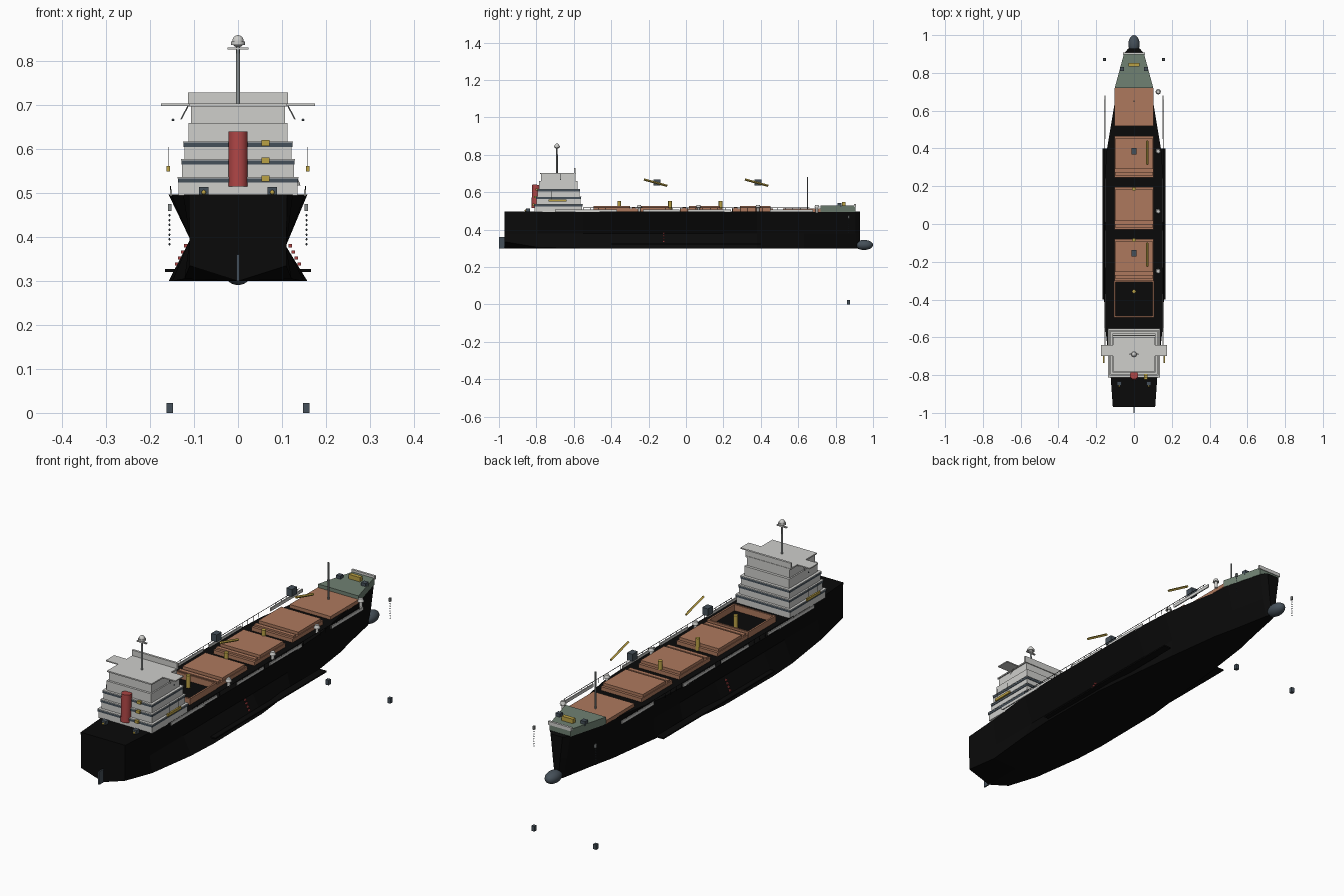
import bpy, bmesh, math
from mathutils import Vector

if "Cube" in bpy.data.objects:
    bpy.data.objects.remove(bpy.data.objects["Cube"])

# flat colours
def mat(name, r, g, b):
    m = bpy.data.materials.new(name)
    m.diffuse_color = (r, g, b, 1)
    m.use_nodes = True
    m.node_tree.nodes["Principled BSDF"].inputs["Base Color"].default_value = m.diffuse_color
    return m
BLACK = mat("hull_black", .003, .003, .003)
WHITE = mat("house_light_grey", .62, .62, .60)
SLATE = mat("slate", .06, .08, .10)
ORANGE = mat("hatch_orange", .42, .19, .11)
GREEN = mat("forecastle_green", .16, .22, .17)
YELLOW = mat("gear_yellow", .50, .36, .06)
RED = mat("funnel_red", .42, .06, .06)
GREY = mat("mast_grey", .25, .27, .27)

def finish(name, bm, m):
    bmesh.ops.recalc_face_normals(bm, faces=bm.faces)
    me = bpy.data.meshes.new(name)
    bm.to_mesh(me)
    bm.free()
    me.materials.append(m)
    ob = bpy.data.objects.new(name, me)
    bpy.context.collection.objects.link(ob)
    return ob

def box(name, x, y, z, m):
    """Box from (min, max) ranges."""
    bm = bmesh.new()
    bmesh.ops.create_cube(bm, size=1)
    for v in bm.verts:
        for i, (a, b) in enumerate((x, y, z)):
            v.co[i] = (a + b) / 2 + v.co[i] * (b - a)
    return finish(name, bm, m)

def rod(name, p, q, r, m, r2=None, n=12):
    """Cylinder or cone between two points."""
    p, q = Vector(p), Vector(q)
    bm = bmesh.new()
    bmesh.ops.create_cone(bm, cap_ends=True, segments=n, radius1=r,
                          radius2=r if r2 is None else r2, depth=(q - p).length)
    rot = (q - p).to_track_quat('Z', 'Y')
    for v in bm.verts:
        v.co = rot @ v.co + (p + q) / 2
    for f in bm.faces:
        f.smooth = len(f.verts) == 4 and n > 4
    return finish(name, bm, m)

def ball(name, c, s, m):
    bm = bmesh.new()
    bmesh.ops.create_uvsphere(bm, u_segments=20, v_segments=12, radius=1)
    for v in bm.verts:
        v.co = Vector(c) + Vector([v.co[i] * s[i] for i in range(3)])
    for f in bm.faces:
        f.smooth = True
    return finish(name, bm, m)

# hull: stations of (y, deck half width, waist half width, bottom half width, bottom z)
DECK = .497
stations = [(-.97, .112, .110, .110, .335), (-.79, .125, .109, .122, .305),
            (-.55, .152, .109, .150, .30), (-.40, .158, .109, .158, .30),
            (-.05, .158, .109, .155, .30), (.20, .156, .108, .128, .30),
            (.38, .146, .104, .108, .30), (.63, .104, .090, .075, .30),
            (.74, .096, .072, .050, .30), (.905, .050, .035, .018, .30),
            (.93, .030, .018, .008, .30)]
bm = bmesh.new()
rings = []
for y, wd, wm, wb, zb in stations:
    pts = [(-wd, DECK), (-wm, .395), (-wb, zb), (0, .30), (wb, zb), (wm, .38), (wd, DECK)]
    rings.append([bm.verts.new((x, y, z)) for x, z in pts])
for a, b in zip(rings, rings[1:]):
    for i in range(7):
        j = (i + 1) % 7
        bm.faces.new((a[i], a[j], b[j], b[i]))
bm.faces.new(rings[0])
bm.faces.new(rings[-1])
finish("hull", bm, BLACK)

ball("bulbous_bow", (0, .952, .318), (.03, .048, .027), SLATE)
box("rudder", (-.003, .003), (-1, -.96), (.30, .36), SLATE)

# forecastle
bm = bmesh.new()
outline = [(-.102, .72), (.102, .72), (.052, .905), (-.052, .905)]
lo = [bm.verts.new((x, y, .495)) for x, y in outline]
hi = [bm.verts.new((x, y, .528)) for x, y in outline]
bm.faces.new(lo)
bm.faces.new(hi)
for i in range(4):
    bm.faces.new((lo[i], lo[(i + 1) % 4], hi[(i + 1) % 4], hi[i]))
finish("forecastle", bm, GREEN)
box("bow_bulwark", (-.058, .058), (.898, .908), (.522, .538), WHITE)
box("windlass", (-.028, .028), (.835, .853), (.528, .548), YELLOW)
rod("fore_mast", (0, .65, .50), (0, .65, .68), .0035, GREY)

# hatches: low fore plate and three stepped covers
box("fore_hatch", (-.103, .103), (.518, .72), (.495, .512), ORANGE)
for y0, y1 in ((.245, .465), (-.03, .195), (-.30, -.08)):
    box("hatch_coaming", (-.103, .103), (y0, y1), (.495, .514), ORANGE)
    box("hatch_cover", (-.100, .100), (y0 + .045, y1 - .012), (.514, .527), ORANGE)
    box("hatch_rib", (-.100, .100), (y0 + .012, y0 + .03), (.514, .522), ORANGE)
# open hold frame
for s in (-1, 1):
    box("hold_frame_side", tuple(sorted((s * .097, s * .105))), (-.495, -.30), (.495, .525), ORANGE)
for y in (-.495, -.308):
    box("hold_frame_end", (-.105, .105), (y, y + .008), (.495, .525), ORANGE)

# crane posts, cabs and jibs
for y in (-.357, -.085, .185):
    rod("crane_post", (0, y, .497), (0, y, .553), .010, YELLOW)
for y in (-.155, .385):
    box("crane_cab", (-.014, .014), (y - .018, y + .018), (.635, .668), SLATE)
    rod("crane_jib", (.07, y - .07, .668), (.07, y + .055, .634), .006, YELLOW, n=4)

# deck vents
for y in (-.25, .067, .385, .70):
    rod("vent_stem", (.128, y, .49), (.128, y, .522), .007, WHITE)
    rod("vent_cap", (.128, y, .518), (.128, y, .532), .014, WHITE, .009)

# superstructure tiers: half width, y range, z range
tiers = [(.135, -.810, -.555, .495, .525), (.127, -.800, -.563, .525, .566),
         (.122, -.793, -.570, .566, .606), (.113, -.785, -.580, .606, .660),
         (.107, -.775, -.592, .660, .702)]
for w, y0, y1, z0, z1 in tiers:
    box("house_tier", (-w, w), (y0, y1), (z0, z1), WHITE)
for (w, y0, y1, z0, z1) in tiers[:3]:
    box("house_dark_band", (-w - .002, w + .002), (y0 - .002, y1 + .002), (z1 - .001, z1 + .009), SLATE)
    box("house_deck_lip", (-w - .003, w + .003), (y0 - .003, y1 + .003), (z1 + .009, z1 + .012), WHITE)
    box("stair_box", (.054, .072), (y0 - .012, y0), (z1 + .002, z1 + .015), YELLOW)
box("bridge_roof", (-.112, .112), (-.78, -.588), (.698, .704), WHITE)
box("bridge_screen", (-.114, .114), (-.600, -.590), (.70, .729), WHITE)
rod("funnel", (0, -.805, .515), (0, -.800, .640), .022, RED, n=24)

# main mast and radome
rod("main_mast", (0, -.69, .70), (0, -.69, .845), .005, GREY, .004)
box("mast_yard", (-.024, .024), (-.694, -.686), (.827, .832), WHITE)
rod("radome_base", (0, -.69, .838), (0, -.69, .846), .016, WHITE, n=20)
ball("radome", (0, -.69, .846), (.013, .013, .014), WHITE)

# mirrored fittings
for s in (-1, 1):
    def sx(a, b):
        return tuple(sorted((s * a, s * b)))
    box("bridge_wing", sx(.10, .175), (-.70, -.64), (.699, .704), WHITE)
    rod("wing_strut", (s * .113, -.67, .70), (s * .130, -.67, .668), .0015, GREY, n=6)
    ball("wing_light", (s * .148, -.67, .667), (.003, .003, .003), SLATE)
    # lifeboat and its falls
    box("lifeboat", sx(.155, .163), (-.735, -.64), (.550, .562), YELLOW)
    for y in (-.72, -.655):
        rod("boat_fall", (s * .159, y, .56), (s * .159, y, .605), .001, GREY, n=6)
    # deck edge rails
    for y0, y1 in ((-.70, -.37), (-.23, -.035), (.01, .24), (.45, .68)):
        box("rail_plate", sx(.150, .155), (y0, y1), (.494, .508), WHITE)
    rod("rail_top", (s * .154, -.55, .516), (s * .154, .66, .516), .0012, BLACK, n=6)
    for i in range(31):
        y = -.55 + i * .04
        rod("rail_post", (s * .154, y, .495), (s * .154, y, .517), .001, BLACK, n=4)
    # winches fore and aft
    box("fore_winch", sx(.052, .074), (.81, .832), (.522, .542), SLATE)
    box("aft_winch", sx(.067, .089), (-.855, -.835), (.495, .514), SLATE)
    ball("aft_winch_drum", (s * .078, -.858, .502), (.005, .005, .005), YELLOW)
    # anchor, chain links and hawse
    box("anchor", sx(.148, .163), (.862, .878), (0, .023), SLATE)
    box("hawse", sx(.151, .159), (.865, .875), (.460, .476), GREY)
    for i in range(7):
        ball("chain_link", (s * .156, .87, .45 - i * .011), (.002, .002, .003), SLATE)
    # bilge keel and red draft marks
    box("bilge_keel", sx(.130, .166), (-.40, .40), (.321, .327), BLACK)
    for i in range(4):
        z = .335 + i * .014
        x = .158 - (z - .30) * .48
        box("draft_mark", sx(x - .006, x + .002), (-.122, -.114), (z, z + .007), RED)
